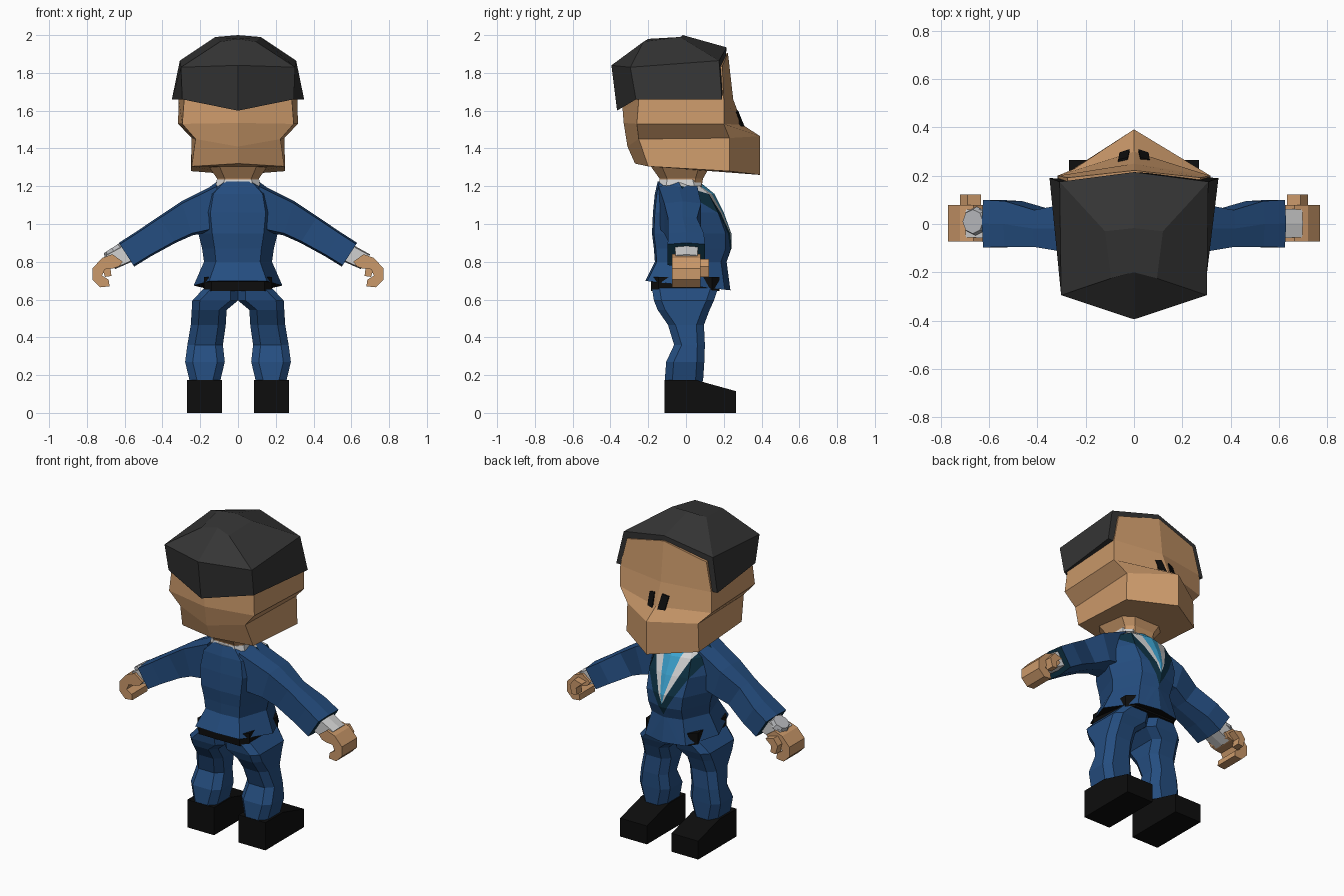
import bpy, bmesh, math
from mathutils import Vector, Matrix

if "Cube" in bpy.data.objects:
    bpy.data.objects.remove(bpy.data.objects["Cube"], do_unlink=True)


def material(name, rgb):
    m = bpy.data.materials.new(name)
    m.use_nodes = True
    m.diffuse_color = (*rgb, 1)
    m.node_tree.nodes["Principled BSDF"].inputs["Base Color"].default_value = (*rgb, 1)
    return m


SKIN = material("skin", (0.60, 0.32, 0.145))
HAIR = material("charcoal hair", (0.035, 0.035, 0.035))
SUIT = material("navy cloth", (0.018, 0.075, 0.215))
LINING = material("dark teal lining", (0.004, 0.03, 0.055))
BLACK = material("black", (0.004, 0.004, 0.004))
WHITE = material("shirt white", (0.65, 0.65, 0.65))
TIE = material("sky blue tie", (0.045, 0.36, 0.62))
SILVER = material("silver", (0.50, 0.51, 0.53))


def finish(name, bm, mats, mirror=False):
    bmesh.ops.recalc_face_normals(bm, faces=bm.faces)
    me = bpy.data.meshes.new(name)
    bm.to_mesh(me)
    bm.free()
    for m in mats:
        me.materials.append(m)
    ob = bpy.data.objects.new(name, me)
    bpy.context.collection.objects.link(ob)
    if mirror:
        ob.modifiers.new("Mirror", 'MIRROR').use_mirror_merge = False
    return ob


def loft_mesh(rings):
    """Skin a list of equal-length point rings and cap both ends."""
    bm = bmesh.new()
    vs = [[bm.verts.new(p) for p in r] for r in rings]
    n = len(rings[0])
    for a, b in zip(vs, vs[1:]):
        for i in range(n):
            j = (i + 1) % n
            bm.faces.new((a[i], a[j], b[j], b[i]))
    bm.faces.new(vs[0])
    bm.faces.new(vs[-1])
    return bm


def loft(name, rings, mat, mirror=False):
    return finish(name, loft_mesh(rings), [mat], mirror)


def whole(half):
    """Complete a half ring that starts and ends on the centre line."""
    return half + [(-x, y, z) for x, y, z in half[-2:0:-1]]


def box_ring(x0, x1, y0, y1, z, c):
    """Rectangle with cut corners."""
    return [(x0 + c, y0, z), (x1 - c, y0, z), (x1, y0 + c, z), (x1, y1 - c, z),
            (x1 - c, y1, z), (x0 + c, y1, z), (x0, y1 - c, z), (x0, y0 + c, z)]


# Head: back centre, back corner, front corner, front centre per level
head = [
    [(0, -.35, 1.84), (.27, -.26, 1.82), (.275, .192, 1.835), (0, .222, 1.905)],
    [(0, -.335, 1.60), (.285, -.25, 1.66), (.315, .20, 1.66), (0, .25, 1.66)],
    [(0, -.33, 1.535), (.295, -.26, 1.53), (.317, .20, 1.53), (0, .30, 1.525)],
    [(0, -.31, 1.41), (.225, -.25, 1.45), (.245, .23, 1.455), (0, .392, 1.465)],
    [(0, -.27, 1.32), (.245, -.20, 1.305), (.25, .23, 1.28), (0, .392, 1.26)],
]
loft("head", [whole(r) for r in head], SKIN)
loft("neck", [box_ring(-.16, .16, -.19, .13, 1.31, .06),
              box_ring(-.11, .11, -.14, .09, 1.24, .04),
              box_ring(-.10, .10, -.13, .08, 1.18, .04)], SKIN)

# Hair cap
hair = [
    [(0, -.365, 1.60), (.295, -.265, 1.66), (.35, .19, 1.66), (0, .18, 1.66)],
    [(0, -.395, 1.84), (.302, -.295, 1.83), (.308, .175, 1.865), (0, .215, 1.935)],
    [(0, -.20, 1.98), (.095, -.225, 1.965), (.12, -.03, 1.99), (0, -.017, 2.0)],
]
loft("hair", [whole(r) for r in hair], HAIR)


# Eyes: thin plates lying on the face slope
def on_face(x, z, lift):
    return (x, .30 - .33 * x + (1.53 - z) * .38 + lift, z)


eye = [(.018, 1.515), (.06, 1.515), (.066, 1.59), (.026, 1.60)]
loft("eyes", [[on_face(x, z, d) for x, z in eye] for d in (.002, .011)], BLACK, True)

# Jacket body: height, half width, back, front, hem tilt
levels = [(.675, .235, -.215, .235, .11), (.80, .18, -.165, .215, 0),
          (.87, .19, -.17, .24, 0), (.95, .21, -.18, .24, 0),
          (1.06, .225, -.175, .20, 0), (1.16, .20, -.165, .15, 0),
          (1.225, .11, -.15, .07, 0)]
rings = []
for z, w, yb, yf, t in levels:
    half = [(0, yb), (.65 * w, yb + .01), (w, (yb + yf) / 2), (.6 * w, yf - .03), (0, yf)]
    rings.append(whole([(x, y, z - t * y) for x, y in half]))
bm = loft_mesh(rings)
bmesh.ops.recalc_face_normals(bm, faces=bm.faces)

# Cut the neckline into lapel, shirt and tie: lowest height, half width per height
CUTS = [(.82, .57, 1), (.89, .45, 2), (.89, .21, 3)]
for z0, k, _ in CUTS:
    for s in (1, -1):
        faces = [f for f in bm.faces if f.calc_center_median().y > .02 and abs(f.normal.z) < .95]
        geom = set(faces)
        for f in faces:
            geom.update(f.edges, f.verts)
        bmesh.ops.bisect_plane(bm, geom=list(geom), dist=1e-5,
                               plane_co=(0, 0, z0), plane_no=(s, 0, -k))
for f in bm.faces:
    c = f.calc_center_median()
    if f.normal.z > .95:
        f.material_index = 2
    elif f.normal.z < -.95:
        f.material_index = 4
    elif c.y > .02:
        for z0, k, idx in CUTS:
            if c.z > z0 and abs(c.x) < k * (c.z - z0):
                f.material_index = idx
finish("jacket", bm, [SUIT, LINING, WHITE, TIE, BLACK])
loft("shirt_collar", [box_ring(-.118, .118, -.145, .085, 1.20, .04),
                      box_ring(-.112, .112, -.14, .075, 1.235, .04)], WHITE)
loft("belt", [box_ring(-.18, .18, -.185, .178, z, .04) for z in (.645, .72)], BLACK)


# Sleeves: centre, half thickness, back, front, across direction
def sleeve_ring(cx, cz, h, yb, yf, ax, az):
    mid = (yb + yf) / 2
    pts = [(.88, yb), (1, mid), (.88, yf), (-.88, yf), (-1, mid), (-.88, yb)]
    return [(cx + ax * h * u, y, cz + az * h * u) for u, y in pts]


bm = loft_mesh([sleeve_ring(.11, 1.09, .125, -.145, .06, 0, 1),
                sleeve_ring(.27, 1.03, .095, -.115, .08, .3, .95),
                sleeve_ring(.375, .97, .083, -.095, .058, .54, .84),
                sleeve_ring(.50, .894, .076, -.095, .095, .54, .84),
                sleeve_ring(.59, .8375, .075, -.097, .10, .54, .84)])
bm.faces.ensure_lookup_table()
bm.faces[-1].material_index = 1
finish("sleeves", bm, [SUIT, LINING], True)
loft("shirt_cuffs", [sleeve_ring(.56, .857, .052, -.06, .065, .54, .84),
                     sleeve_ring(.675, .80, .046, -.055, .06, .54, .84)], WHITE, True)

# Hands: curled palm outline extruded across, plus a thumb
palm = [(.61, .80), (.665, .84), (.72, .82), (.77, .765), (.77, .705), (.73, .665),
        (.68, .67), (.685, .705), (.72, .727), (.705, .76), (.66, .765), (.63, .775)]
loft("hands", [[(x, y, z) for x, z in palm] for y in (-.073, .078)], SKIN, True)
thumb = [(.635, .80), (.69, .815), (.72, .775), (.705, .72), (.67, .725), (.675, .765)]
loft("thumbs", [[(x, y, z) for x, z in thumb] for y in (.07, .122)], SKIN, True)

# Wristwatch on one wrist
bm = bmesh.new()
tilt = Vector((-.54, 0, .84)).to_track_quat('Z', 'Y').to_matrix().to_4x4()
bmesh.ops.create_cone(bm, cap_ends=True, segments=8, radius1=.062, radius2=.05, depth=.03,
                      matrix=Matrix.Translation((-.66, .01, .86)) @ tilt)
finish("wristwatch", bm, [SILVER])

# Trouser legs: height, inner, outer, back, front
legs = [(.66, 0, .18, -.18, .17), (.595, 0, .242, -.17, .148), (.545, .06, .245, -.15, .125),
        (.465, .065, .25, -.095, .095), (.36, .08, .268, -.063, .10),
        (.27, .07, .28, -.105, .097), (.165, .095, .255, -.113, .09)]
loft("trouser_legs", [box_ring(a, b, c, d, z, .04) for z, a, b, c, d in legs], SUIT, True)

# Shoes
shoe = [(-.115, 0), (.265, 0), (.265, .115), (.055, .173), (-.115, .173)]
loft("shoes", [[(x, y, z) for y, z in shoe] for x in (.085, .27)], BLACK, True)
